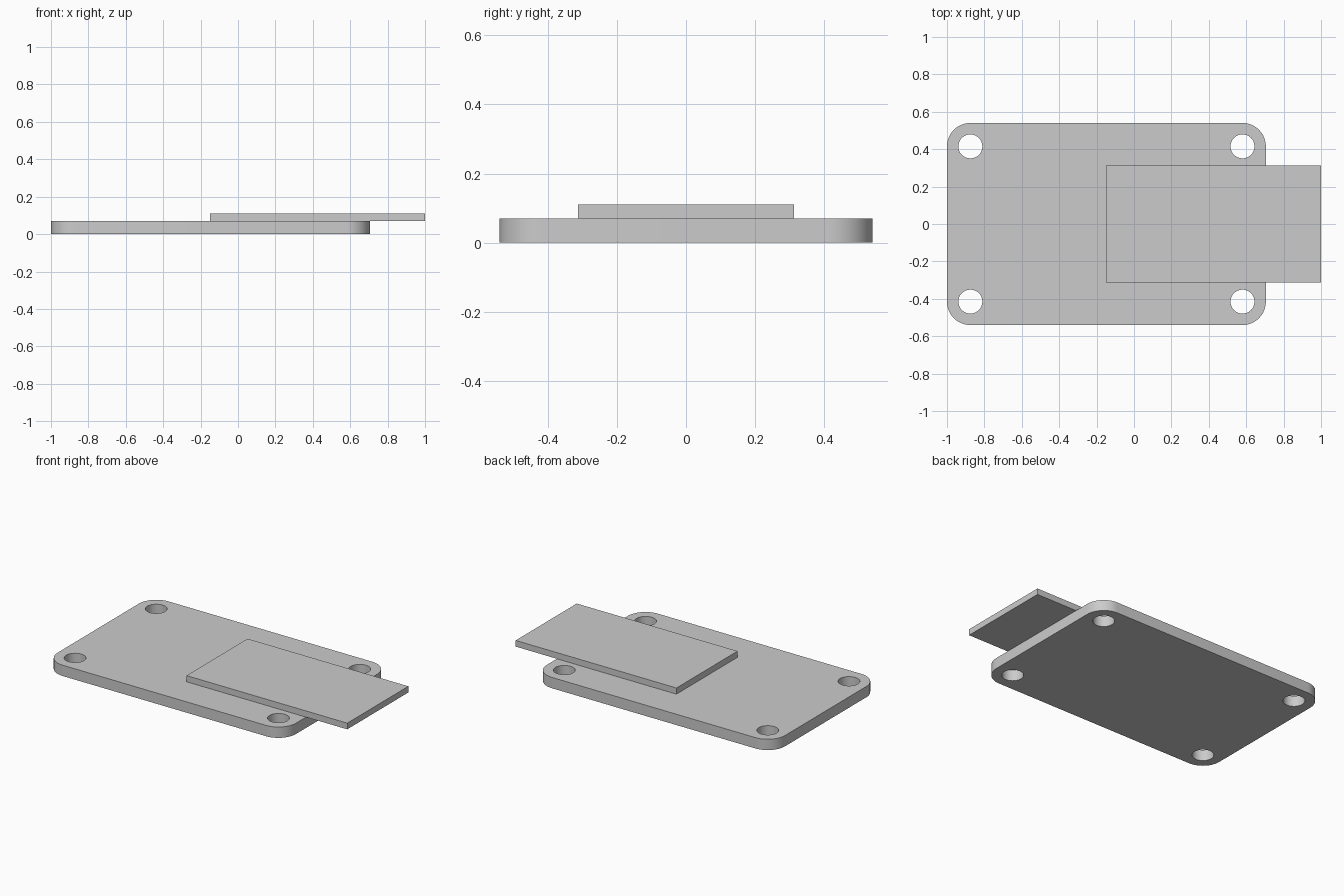
import bpy
import bmesh
from math import radians
from mathutils import Matrix, Vector

if "Cube" in bpy.data.objects:
    bpy.data.objects.remove(bpy.data.objects["Cube"], do_unlink=True)

# Single light grey finish
grey = bpy.data.materials.new("light_grey")
grey.use_nodes = True
colour = (0.6, 0.6, 0.6, 1.0)
grey.diffuse_color = colour
grey.node_tree.nodes["Principled BSDF"].inputs["Base Color"].default_value = colour


def make_object(name, bm):
    mesh = bpy.data.meshes.new(name)
    bm.to_mesh(mesh)
    bm.free()
    mesh.materials.append(grey)
    obj = bpy.data.objects.new(name, mesh)
    bpy.context.collection.objects.link(obj)
    return obj


def box(low, high):
    low, high = Vector(low), Vector(high)
    bm = bmesh.new()
    place = Matrix.Translation((low + high) / 2) @ Matrix.Diagonal((*(high - low), 1))
    bmesh.ops.create_cube(bm, size=1, matrix=place)
    return bm


THICK = 0.07
LEFT, RIGHT, HALF_DEPTH = -1.0, 0.705, 0.54
CORNER = 0.125

# Base plate with rounded vertical corners
bm = box((LEFT, -HALF_DEPTH, 0), (RIGHT, HALF_DEPTH, THICK))
uprights = [e for e in bm.edges
            if abs(e.verts[0].co.z - e.verts[1].co.z) > THICK / 2]
bmesh.ops.bevel(bm, geom=uprights, offset=CORNER, offset_type='OFFSET',
                segments=12, profile=0.5, affect='EDGES')
plate = make_object("base_plate", bm)

# Screw holes, concentric with the corners
bm = bmesh.new()
for x in (LEFT + CORNER, RIGHT - CORNER):
    for y in (-HALF_DEPTH + CORNER, HALF_DEPTH - CORNER):
        bmesh.ops.create_cone(bm, cap_ends=True, segments=48, radius1=0.064,
                              radius2=0.064, depth=0.3,
                              matrix=Matrix.Translation((x, y, THICK / 2)))
cutter = make_object("hole_cutter", bm)
cutter.hide_render = True

holes = plate.modifiers.new("screw_holes", 'BOOLEAN')
holes.operation = 'DIFFERENCE'
holes.solver = 'EXACT'
holes.object = cutter

bpy.ops.object.select_all(action='DESELECT')
plate.select_set(True)
bpy.context.view_layer.objects.active = plate
bpy.ops.object.modifier_apply(modifier=holes.name)
bpy.data.objects.remove(cutter, do_unlink=True)
bpy.ops.object.shade_smooth_by_angle(angle=radians(30))

# Flat tongue resting on the plate and overhanging its end
make_object("tongue", box((-0.15, -0.312, THICK), (1.0, 0.312, 0.11)))
